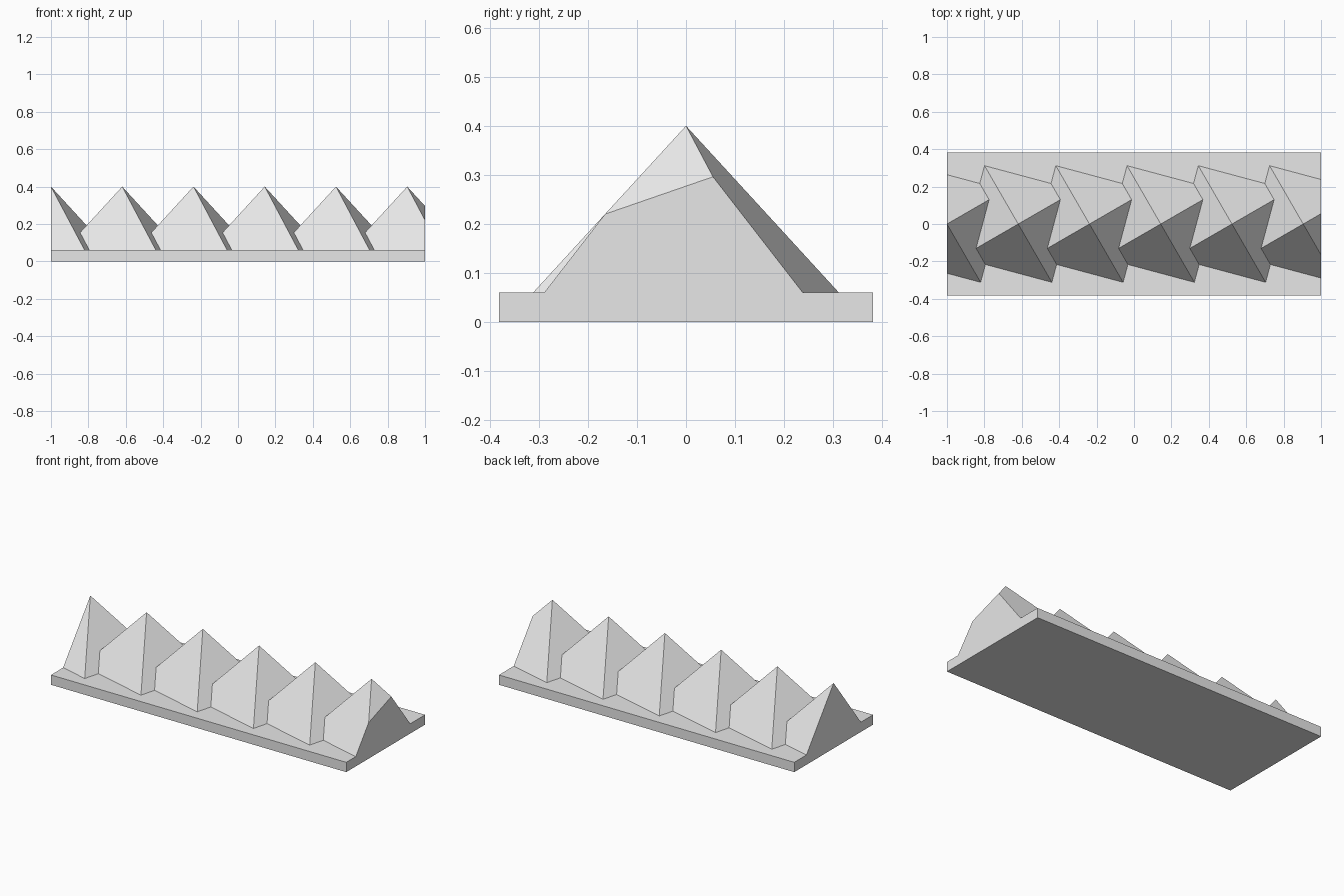
import bpy
import bmesh
import math
from mathutils import Matrix, Vector

if "Cube" in bpy.data.objects:
    bpy.data.objects.remove(bpy.data.objects["Cube"], do_unlink=True)

LENGTH = 2.0
PITCH = LENGTH / 5.25      # spacing between spikes
BASE_H = 0.06
SPIKE_H = 0.34
SPIKE_R = 0.36

grey = bpy.data.materials.new("light_grey")
grey.use_nodes = True
grey.diffuse_color = (0.8, 0.8, 0.8, 1)
grey.node_tree.nodes["Principled BSDF"].inputs["Base Color"].default_value = (0.8, 0.8, 0.8, 1)


def make_object(name, bm):
    bmesh.ops.recalc_face_normals(bm, faces=bm.faces)
    mesh = bpy.data.meshes.new(name)
    bm.to_mesh(mesh)
    bm.free()
    mesh.materials.append(grey)
    obj = bpy.data.objects.new(name, mesh)
    bpy.context.collection.objects.link(obj)


def clip_end(bm, side):
    """Cut the mesh flush with one end of the plate and close the cut."""
    cut = bmesh.ops.bisect_plane(
        bm, geom=bm.verts[:] + bm.edges[:] + bm.faces[:], dist=1e-5,
        plane_co=Vector((side * LENGTH / 2, 0, 0)),
        plane_no=Vector((side, 0, 0)), clear_outer=True)
    edges = [e for e in cut["geom_cut"] if isinstance(e, bmesh.types.BMEdge)]
    if edges:
        bmesh.ops.holes_fill(bm, edges=edges)


# Base plate
bm = bmesh.new()
bmesh.ops.create_cube(bm, size=1, matrix=Matrix.Translation((0, 0, BASE_H / 2))
                      @ Matrix.Diagonal((LENGTH, 2 * PITCH, BASE_H, 1)))
make_object("base_plate", bm)

# Row of twisted square spikes, trimmed at the plate ends
for i in range(6):
    bm = bmesh.new()
    corners = []
    for k in range(4):
        a = math.radians(30 + 90 * k)
        corners.append(bm.verts.new((SPIKE_R * math.cos(a), SPIKE_R * math.sin(a), 0)))
    apex = bm.verts.new((0, 0, SPIKE_H))
    bm.faces.new(corners[::-1])
    for k in range(4):
        bm.faces.new((corners[k], corners[(k + 1) % 4], apex))
    bmesh.ops.translate(bm, verts=bm.verts, vec=(-LENGTH / 2 + i * PITCH, 0, BASE_H))
    for side in (-1, 1):
        clip_end(bm, side)
    make_object(f"spike_{i + 1}", bm)
